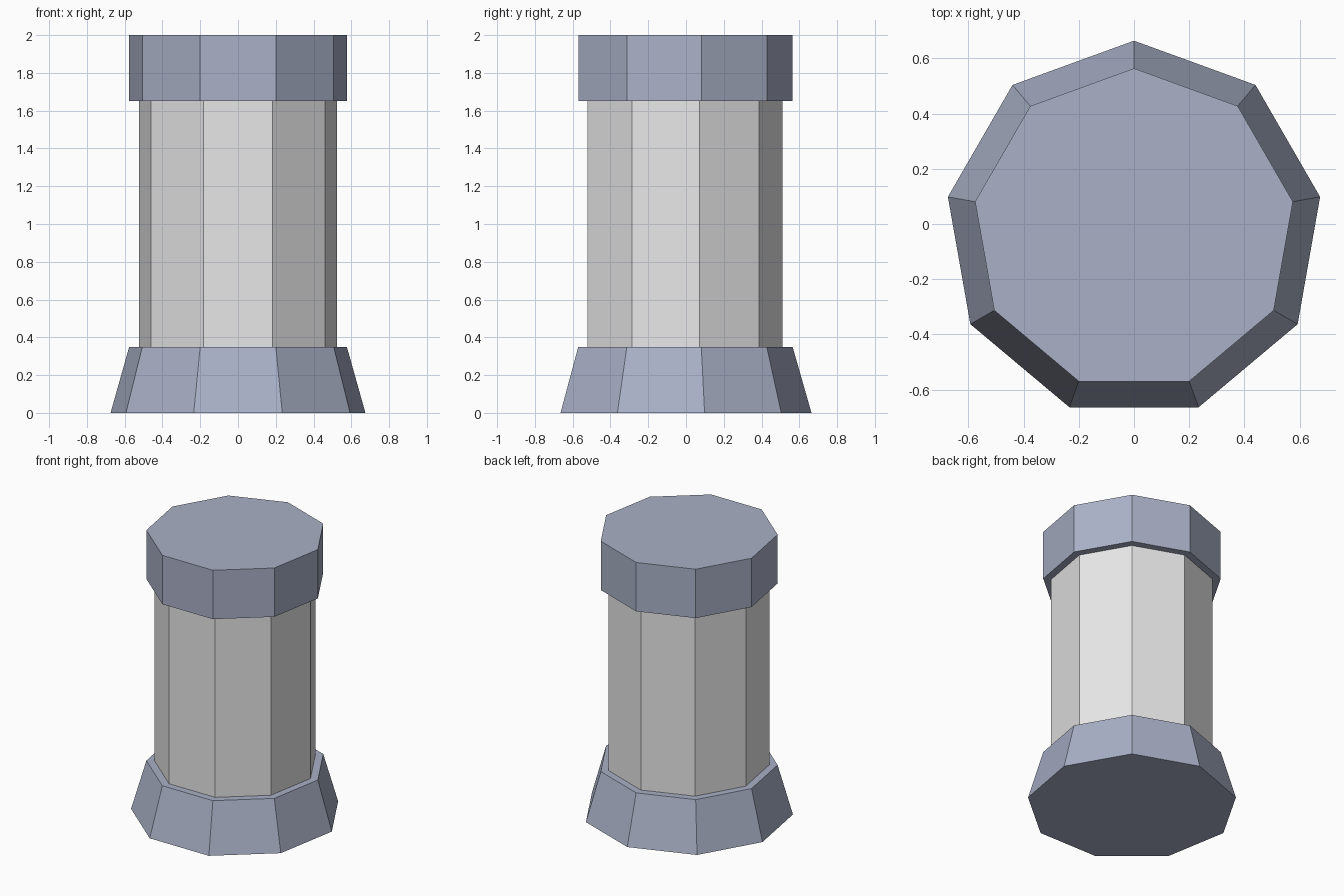
import bpy
import bmesh
from math import cos, sin, pi

SIDES = 9
CENTRE_Y = -0.0206  # centres the nine-sided outline on y = 0

cube = bpy.data.objects.get("Cube")
if cube:
    bpy.data.objects.remove(cube, do_unlink=True)


def make_material(name, rgb):
    mat = bpy.data.materials.new(name)
    mat.use_nodes = True
    colour = (*rgb, 1.0)
    mat.diffuse_color = colour
    mat.node_tree.nodes["Principled BSDF"].inputs["Base Color"].default_value = colour
    return mat


def prism(name, r_bottom, r_top, z_bottom, z_top, mat):
    """Closed nine-sided frustum with one corner pointing to the back."""
    bm = bmesh.new()
    rings = []
    for r, z in ((r_bottom, z_bottom), (r_top, z_top)):
        angles = [pi / 2 + 2 * pi * i / SIDES for i in range(SIDES)]
        rings.append([bm.verts.new((r * cos(a), CENTRE_Y + r * sin(a), z)) for a in angles])
    low, high = rings
    bm.faces.new(low[::-1])
    bm.faces.new(high)
    for i in range(SIDES):
        j = (i + 1) % SIDES
        bm.faces.new((low[i], low[j], high[j], high[i]))
    mesh = bpy.data.meshes.new(name)
    bm.to_mesh(mesh)
    bm.free()
    mesh.materials.append(mat)
    obj = bpy.data.objects.new(name, mesh)
    bpy.context.scene.collection.objects.link(obj)
    return obj


blue_grey = make_material("blue grey", (0.40, 0.44, 0.57))
light_grey = make_material("light grey", (0.8, 0.8, 0.8))

# Flared foot, straight shaft and overhanging cap
prism("base", 0.685, 0.585, 0.0, 0.35, blue_grey)
prism("shaft", 0.532, 0.532, 0.35, 1.65, light_grey)
prism("cap", 0.585, 0.585, 1.65, 2.0, blue_grey)
